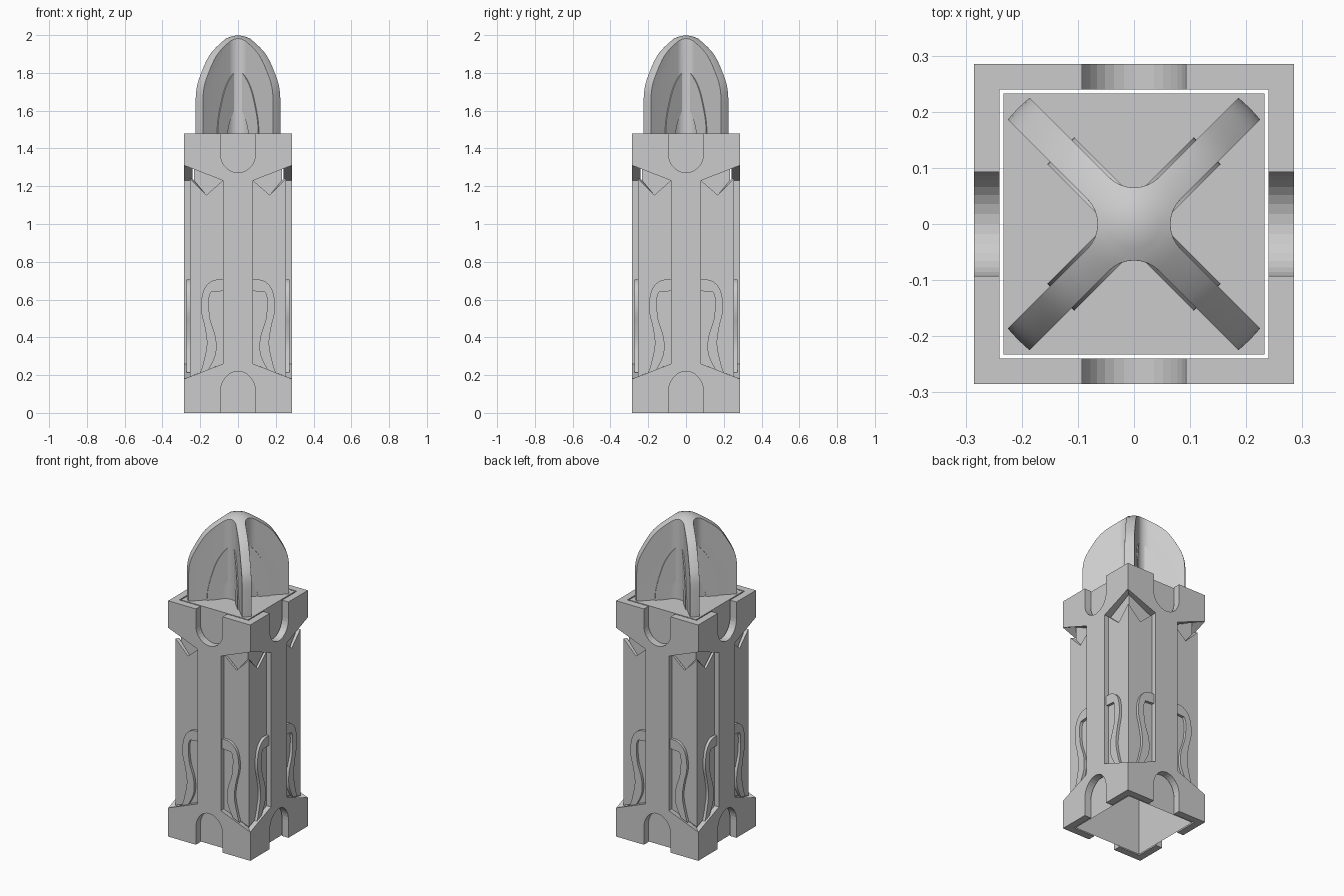
import bpy, bmesh, math
from mathutils import Matrix

if "Cube" in bpy.data.objects:
    bpy.data.objects.remove(bpy.data.objects["Cube"])

R_OUT, R_IN, R_POST, R_VINE, R_CORE = 0.285, 0.24, 0.255, 0.272, 0.233
Z_TOP = 1.48


def finish(bm, name):
    bmesh.ops.remove_doubles(bm, verts=bm.verts, dist=1e-5)
    bmesh.ops.recalc_face_normals(bm, faces=bm.faces)
    me = bpy.data.meshes.new(name)
    bm.to_mesh(me)
    bm.free()
    ob = bpy.data.objects.new(name, me)
    bpy.context.collection.objects.link(ob)
    return ob


def smooth(ob, angle=35):
    bpy.ops.object.select_all(action='DESELECT')
    ob.select_set(True)
    bpy.context.view_layer.objects.active = ob
    bpy.ops.object.shade_smooth_by_angle(angle=math.radians(angle))


def spline(pts, n=5):
    """Catmull-Rom curve through the points."""
    p = [pts[0]] + pts + [pts[-1]]
    out = []
    for i in range(1, len(p) - 2):
        for k in range(n):
            t = k / n
            out.append(tuple(0.5 * (2*b + (c-a)*t + (2*a-5*b+4*c-d)*t*t + (3*b-a-3*c+d)*t**3)
                             for a, b, c, d in zip(p[i-1], p[i], p[i+1], p[i+2])))
    return out + [pts[-1]]


def slab(bm, poly, d0, d1, rot):
    """Extrude an (x, z) outline from depth d0 to d1 on one side, mitred at the corners."""
    clamp = lambda x: max(-d0, min(d0, x))
    m = Matrix.Rotation(rot, 4, 'Z')
    outer = [bm.verts.new(m @ Matrix.Translation((x, -d1, z)).translation) for x, z in poly]
    inner = [bm.verts.new(m @ Matrix.Translation((clamp(x), -d0, z)).translation) for x, z in poly]
    bm.faces.new(outer)
    bm.faces.new(inner[::-1])
    for i in range(len(poly)):
        j = (i + 1) % len(poly)
        if abs(poly[i][0]) > d1 - 1e-5 and abs(poly[i][0] - poly[j][0]) < 1e-6:
            continue  # open mitre joint
        bm.faces.new((outer[i], inner[i], inner[j], outer[j]))


def four_sides(name, polys, d0, d1):
    bm = bmesh.new()
    for s in range(4):
        for p in polys:
            slab(bm, p, d0, d1, s * math.pi / 2)
    return finish(bm, name)


def flip(poly):
    return [(-x, z) for x, z in reversed(poly)]


# Outer frame: bands, centre pillars, round notches at top and bottom
w = 0.093
arc = [i * math.pi / 16 for i in range(9)]
half = [(w * math.sin(a), 1.372 - 0.1 * math.cos(a)) for a in arc]
half += [(w, Z_TOP), (R_OUT, Z_TOP), (R_OUT, 1.31), (0.08, 1.23), (0.08, 0.26),
         (R_OUT, 0.18), (R_OUT, 0), (w, 0)]
half += [(w * math.cos(a), 0.11 + 0.11 * math.sin(a)) for a in arc]
half[-1] = (0, 0.22)
four_sides("outer_frame", [half + flip(half)[1:-1]], R_IN, R_OUT)

# Recessed corner posts with V-cut tops
post = [(0.08, 0.26), (R_POST, 0.192), (R_POST, 1.24), (0.168, 1.153), (0.08, 1.23)]
four_sides("corner_posts", [post, flip(post)], R_IN, R_POST)

# Raised wavy trim on the posts
outer = spline([(0.08, 0.705), (0.135, 0.70), (0.182, 0.65), (0.196, 0.55), (0.175, 0.45),
                (0.165, 0.36), (0.185, 0.26), (0.2, 0.213)])
inner = spline([(0.155, 0.23), (0.118, 0.31), (0.118, 0.40), (0.148, 0.5), (0.154, 0.6), (0.143, 0.64)])
trim = outer + inner + [(0.08, 0.645)]
smooth(four_sides("wavy_trim", [trim, flip(trim)], R_POST - 0.004, R_VINE))

# Inner core: open-bottomed box
bm = bmesh.new()
bmesh.ops.create_cube(bm, size=1, matrix=Matrix.Translation((0, 0, Z_TOP / 2))
                      @ Matrix.Diagonal((2 * R_CORE, 2 * R_CORE, Z_TOP, 1)))
bm.normal_update()
bmesh.ops.delete(bm, geom=[f for f in bm.faces if f.normal.z < -0.5], context='FACES_ONLY')
core = finish(bm, "inner_core")

# Crossed fins: filleted X plan cut by a domed revolve
hw, rf, L = 0.0275, 0.063, 0.34
plan = []
for q in range(4):
    m = Matrix.Rotation(q * math.pi / 2 + math.pi / 4, 2)
    pts = [(L, -hw), (L, hw)]
    c = hw + rf
    pts += [(c - rf * math.sin(t), c - rf * math.cos(t)) for t in [k * math.pi / 16 for k in range(9)]]
    for x, y in pts:
        v = m @ Matrix.Translation((x, y, 0)).translation.xy
        plan.append((v.x, v.y))
bm = bmesh.new()
f = bm.faces.new([bm.verts.new((x, y, Z_TOP - 0.01)) for x, y in plan])
ret = bmesh.ops.extrude_face_region(bm, geom=[f])
bmesh.ops.translate(bm, vec=(0, 0, 0.6), verts=[v for v in ret["geom"] if isinstance(v, bmesh.types.BMVert)])
fins = finish(bm, "crossed_fins")

dome = spline([(0.292, 1.65), (0.284, 1.72), (0.255, 1.79), (0.187, 1.895), (0.09, 1.968), (0.035, 1.993)], 4)
bm = bmesh.new()
N = 96
rings = [[bm.verts.new((r * math.cos(2*math.pi*i/N), r * math.sin(2*math.pi*i/N), z)) for i in range(N)]
         for r, z in [(0.292, 1.4)] + dome]
tip = bm.verts.new((0, 0, 2.0))
for a, b in zip(rings, rings[1:]):
    for i in range(N):
        bm.faces.new((a[i], a[(i+1) % N], b[(i+1) % N], b[i]))
for i in range(N):
    bm.faces.new((rings[-1][i], rings[-1][(i+1) % N], tip))
bm.faces.new(rings[0][::-1])
cutter = finish(bm, "dome_cutter")
cutter.hide_render = True
bpy.context.view_layer.objects.active = fins
mod = fins.modifiers.new("dome", 'BOOLEAN')
mod.operation, mod.solver, mod.object = 'INTERSECT', 'EXACT', cutter
bpy.ops.object.modifier_apply(modifier="dome")
bpy.data.objects.remove(cutter)
bev = fins.modifiers.new("soft_edges", 'BEVEL')
bev.width, bev.segments, bev.limit_method, bev.angle_limit = 0.006, 2, 'ANGLE', math.radians(40)
smooth(fins)

# Raised pointed-arch bands on both faces of each fin
big = spline([(0.184, Z_TOP), (0.177, 1.56), (0.135, 1.70), (0.08, 1.785), (0.0, 1.85)])
small = spline([(0.0, 1.66), (0.06, 1.60), (0.095, 1.54), (0.112, Z_TOP)])
band = big + small
bm = bmesh.new()
for q in range(4):
    m = Matrix.Rotation(q * math.pi / 2 + math.pi / 4, 4, 'Z')
    sides = [[bm.verts.new(m @ Matrix.Translation((r, s * 0.034, z)).translation) for r, z in band]
             for s in (-1, 1)]
    bm.faces.new(sides[0])
    bm.faces.new(sides[1][::-1])
    for i in range(len(band)):
        j = (i + 1) % len(band)
        if band[i][0] + band[j][0] > 1e-6:
            bm.faces.new((sides[0][i], sides[1][i], sides[1][j], sides[0][j]))
smooth(finish(bm, "fin_arch_bands"))
